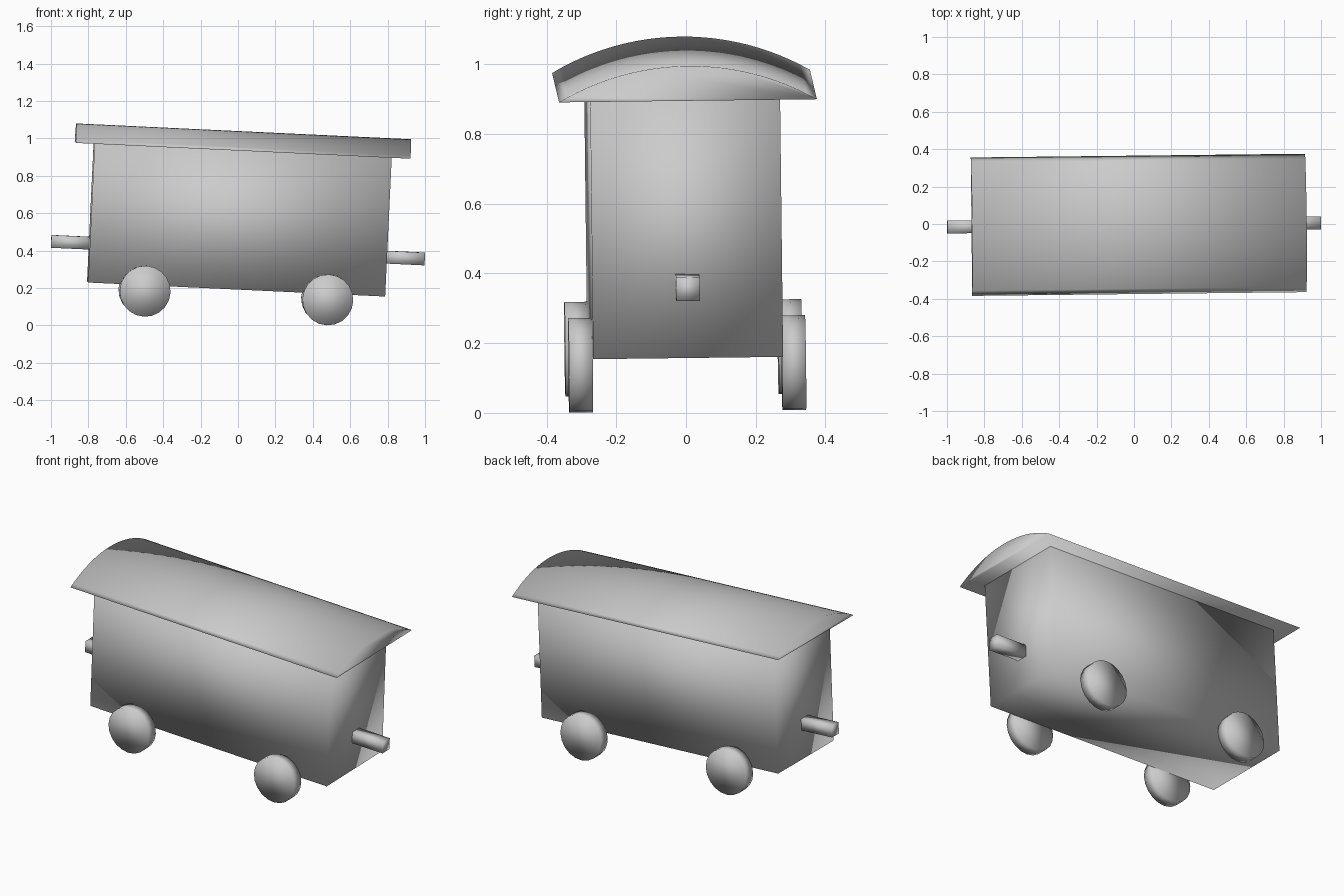
import bpy
import bmesh
from math import radians, sin, cos, asin, pi
from mathutils import Matrix, Euler

cube = bpy.data.objects.get("Cube")
if cube:
    bpy.data.objects.remove(cube, do_unlink=True)

grey = bpy.data.materials.new("plain grey")
grey.use_nodes = True
grey.diffuse_color = (0.6, 0.6, 0.6, 1)
grey.node_tree.nodes["Principled BSDF"].inputs["Base Color"].default_value = (0.6, 0.6, 0.6, 1)

# The whole wagon leans slightly: nose down, a little roll and yaw
LEAN = Matrix.Translation((0.0075, -0.007, 0.567)) @ Euler(
    (radians(0.7), radians(2.7), radians(0.64))).to_matrix().to_4x4()


def finish(name, bm):
    """Turn a bmesh into a smooth, leaning part."""
    bmesh.ops.recalc_face_normals(bm, faces=bm.faces)
    for face in bm.faces:
        face.smooth = True
    mesh = bpy.data.meshes.new(name)
    bm.to_mesh(mesh)
    bm.free()
    mesh.materials.append(grey)
    obj = bpy.data.objects.new(name, mesh)
    obj.matrix_world = LEAN
    bpy.context.collection.objects.link(obj)


def box(name, size, centre):
    bm = bmesh.new()
    bmesh.ops.create_cube(bm, size=1, matrix=Matrix.Translation(centre) @ Matrix.Diagonal((*size, 1)))
    finish(name, bm)


def wheel(name, x, side):
    bm = bmesh.new()
    bmesh.ops.create_cone(
        bm, cap_ends=True, segments=20, radius1=0.136, radius2=0.136, depth=0.068,
        matrix=Matrix.Translation((x, side * 0.306, -0.404)) @ Matrix.Rotation(pi / 2, 4, "X"))
    finish(name, bm)


def roof(half_width, rise, half_length, base, segments=24):
    """Solid barrel roof: a circle segment drawn along the length."""
    radius = (half_width ** 2 + rise ** 2) / (2 * rise)
    sweep = asin(half_width / radius)
    bm = bmesh.new()
    angles = [sweep * (2 * i / segments - 1) for i in range(segments + 1)]
    verts = [bm.verts.new((-half_length, radius * sin(a) + 0.007,
                           base + rise - radius * (1 - cos(a)))) for a in angles]
    end = bm.faces.new(verts)
    new = bmesh.ops.extrude_face_region(bm, geom=[end], use_keep_orig=True)["geom"]
    moved = [g for g in new if isinstance(g, bmesh.types.BMVert)]
    bmesh.ops.translate(bm, verts=moved, vec=(2 * half_length, 0, 0))
    finish("roof", bm)


# Body and barrel roof
box("body", (1.59, 0.545, 0.745), (0, 0, 0))
roof(0.37, 0.1, 0.895, 0.371)

# Coupling bars at both ends
for end, x in (("left", 0.89), ("right", -0.89)):
    box(end + "_coupling_bar", (0.22, 0.068, 0.068), (x, 0, -0.165))

# Four wheels against the body sides
for place, x in (("left", 0.489), ("right", -0.489)):
    for face, side in (("front", -1), ("back", 1)):
        wheel(f"{face}_{place}_wheel", x, side)
